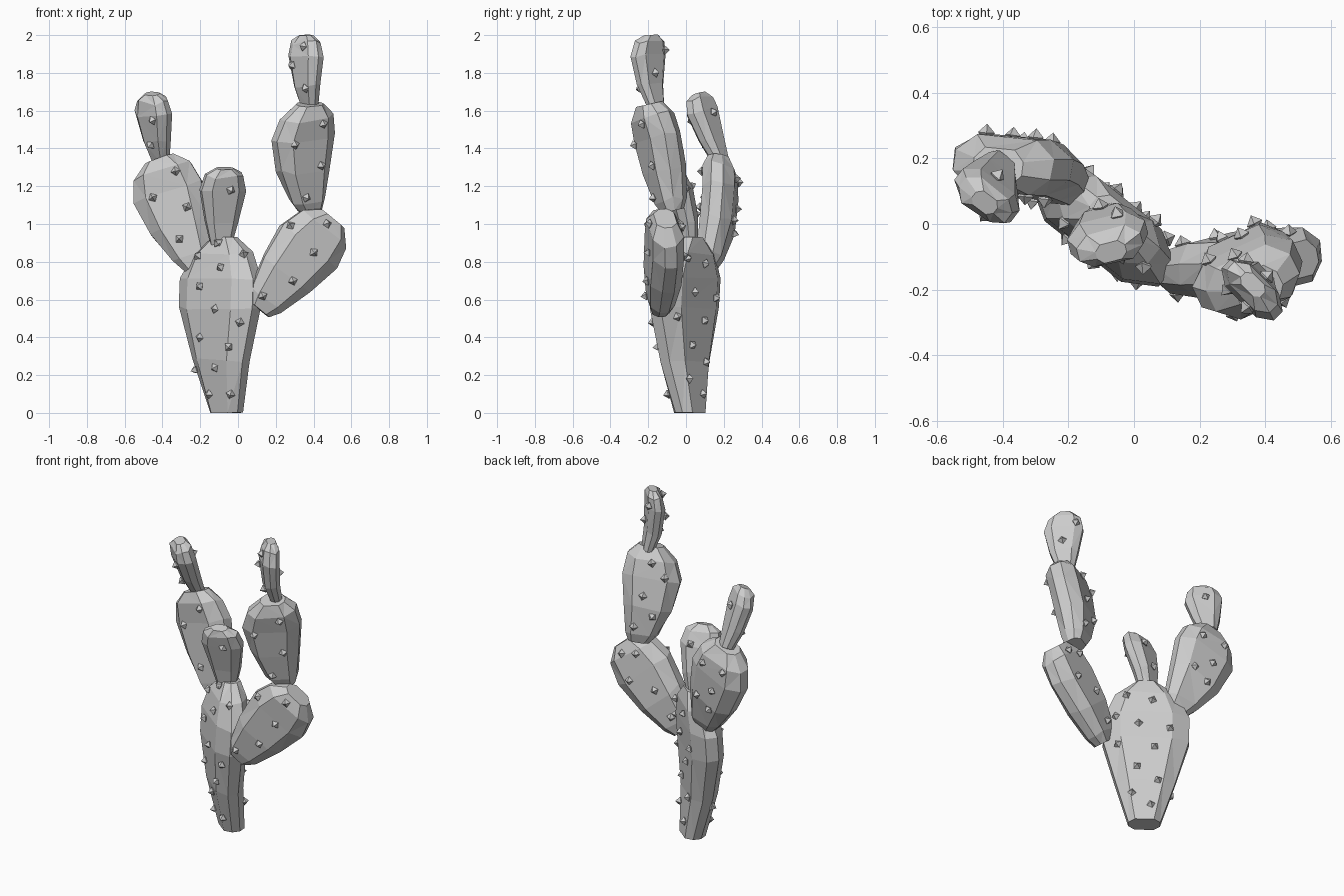
import bpy, bmesh, random
from mathutils import Vector, Matrix
from mathutils.bvhtree import BVHTree

random.seed(4)
cube = bpy.data.objects.get("Cube")
if cube:
    bpy.data.objects.remove(cube)

grey = bpy.data.materials.new("cactus_grey")
grey.use_nodes = True
grey.diffuse_color = (0.6, 0.6, 0.6, 1)
grey.node_tree.nodes["Principled BSDF"].inputs["Base Color"].default_value = grey.diffuse_color

# flattened eight-sided cross-section, and profiles of (along, width, thickness)
SECTION = [(1, .38), (.6, 1), (-.6, 1), (-1, .38), (-1, -.38), (-.6, -1), (.6, -1), (1, -.38)]
TRUNK = [(0, .37, .65), (.3, .68, .85), (.6, 1, 1), (.76, 1, 1), (.91, .72, .85), (1, .28, .5)]
PAD = [(0, .36, .55), (.1, .55, .78), (.38, .83, 1), (.68, 1, 1), (.88, .83, 1), (1, .42, .65)]
BUD = [(0, .45, .65), (.3, .72, .88), (.7, 1, 1), (.9, .82, .88), (1, .38, .5)]

# sides from which spikes are placed: (towards the viewer, horizontal axis)
SIDES = {
    "front": (Vector((0, -1, 0)), Vector((1, 0, 0))),
    "back": (Vector((0, 1, 0)), Vector((1, 0, 0))),
    "diagonal": (Vector((1, 1, 0)).normalized(), Vector((-1, 1, 0)).normalized()),
}


def finish(bm, name):
    mesh = bpy.data.meshes.new(name)
    bm.to_mesh(mesh)
    bm.free()
    mesh.materials.append(grey)
    obj = bpy.data.objects.new(name, mesh)
    bpy.context.collection.objects.link(obj)


def build_pad(name, profile, base, mid, tip, half_width, half_thick, normal, spikes):
    base, mid, tip = Vector(base), Vector(mid), Vector(tip)
    along = (tip - base).normalized()
    across = along.cross(Vector(normal)).normalized()
    out = across.cross(along)
    bow = 4 * (mid - (base + tip) / 2)
    bm = bmesh.new()
    rings = []
    for t, w, h in profile:
        centre = base.lerp(tip, t) + bow * t * (1 - t)
        ring = []
        for sx, sy in SECTION:
            wobble = 0 if t in (0, 1) else random.uniform(-.013, .013)
            p = centre + across * sx * w * half_width + out * sy * h * half_thick + along * wobble
            ring.append(bm.verts.new((p.x, p.y, max(p.z, 0))))
        rings.append(ring)
    n = len(SECTION)
    for low, high in zip(rings, rings[1:]):
        for i in range(n):
            j = (i + 1) % n
            bm.faces.new((low[i], low[j], high[j], high[i]))
    bm.faces.new(rings[0][::-1])
    bm.faces.new(rings[-1])
    bmesh.ops.triangulate(bm, faces=[f for f in bm.faces if len(f.verts) == 4])
    bmesh.ops.recalc_face_normals(bm, faces=bm.faces)
    tree = BVHTree.FromBMesh(bm)
    finish(bm, name)

    # spikes: small octahedra dropped onto the pad from each side
    sm = bmesh.new()
    for side, spots in spikes.items():
        toward, level = SIDES[side]
        for h, z in spots:
            hit, face_normal, _, _ = tree.ray_cast(toward * 2 + level * h + Vector((0, 0, z)), -toward)
            if hit is None:
                continue
            turn = face_normal.to_track_quat('Z', 'Y').to_matrix().to_4x4()
            spin = Matrix.Rotation(random.uniform(0, 1.5), 4, 'Z')
            place = Matrix.Translation(hit + face_normal * .006) @ turn @ spin
            ends = [sm.verts.new(place @ Vector((0, 0, s * .027))) for s in (1, -1)]
            belt = [sm.verts.new(place @ Vector(v)) for v in
                    ((.026, 0, 0), (0, .026, 0), (-.026, 0, 0), (0, -.026, 0))]
            for i in range(4):
                a, b = belt[i], belt[(i + 1) % 4]
                sm.faces.new((a, b, ends[0]))
                sm.faces.new((b, a, ends[1]))
    finish(sm, name + "_spikes")


build_pad("trunk", TRUNK, (-.06, .02, 0), (-.097, -.01, .465), (-.07, .025, .93), .248, .096, (.62, .78, 0), {
    "front": [(-.15, .1), (-.04, .1), (-.22, .23), (-.12, .24), (-.2, .4), (-.05, .35), (-.12, .55), (.01, .48),
              (-.2, .67), (-.09, .77), (-.21, .83), (-.1, .9), (.03, .84)],
    "diagonal": [(-.04, .82), (.11, .79), (-.1, .69), (.03, .64), (.21, .61), (-.09, .51), (.12, .49),
                 (.02, .36), (.14, .27), (-.01, .18), (.1, .1)]})
build_pad("right_arm", PAD, (.11, -.14, .55), (.3, -.12, .79), (.5, -.11, 1.03), .187, .084, (-.25, .97, 0), {
    "front": [(.13, .62), (.29, .7), (.4, .85), (.47, 1), (.28, .99)],
    "back": [(.15, .65), (.25, .8), (.41, .83), (.38, 1), (.47, .98)]})
build_pad("right_upper_pad", PAD, (.38, -.07, 1.07), (.34, -.13, 1.36), (.38, -.195, 1.635), .17, .09, (-.42, .9, 0), {
    "front": [(.45, 1.53), (.3, 1.42), (.44, 1.31), (.36, 1.14)],
    "back": [(.31, 1.57), (.23, 1.49), (.33, 1.38), (.27, 1.26), (.37, 1.19)]})
build_pad("right_top_bud", BUD, (.38, -.16, 1.62), (.362, -.2, 1.81), (.362, -.185, 2), .113, .05, (.7, .7, 0), {
    "front": [(.35, 1.94), (.29, 1.84), (.36, 1.72)],
    "back": [(.34, 1.92), (.4, 1.8)]})
build_pad("left_arm", PAD, (-.215, .11, .77), (-.335, .175, 1.06), (-.415, .175, 1.345), .19, .085, (.1, 1, 0), {
    "front": [(-.33, 1.28), (-.45, 1.14), (-.27, 1.09), (-.31, .92)],
    "back": [(-.45, 1.22), (-.3, 1.24), (-.37, 1.08), (-.25, 1.02), (-.34, .95)]})
build_pad("left_top_bud", BUD, (-.41, .18, 1.34), (-.44, .11, 1.52), (-.455, .065, 1.69), .108, .057, (.6, .8, 0), {
    "front": [(-.45, 1.55), (-.46, 1.42)],
    "back": [(-.42, 1.59)]})
build_pad("middle_bud", BUD, (-.09, .02, .89), (-.085, -.015, 1.1), (-.07, -.085, 1.295), .122, .06, (-.25, .97, 0), {
    "front": [(-.04, 1.18), (-.11, .9)],
    "back": [(-.05, 1.2), (-.1, 1.05)]})
